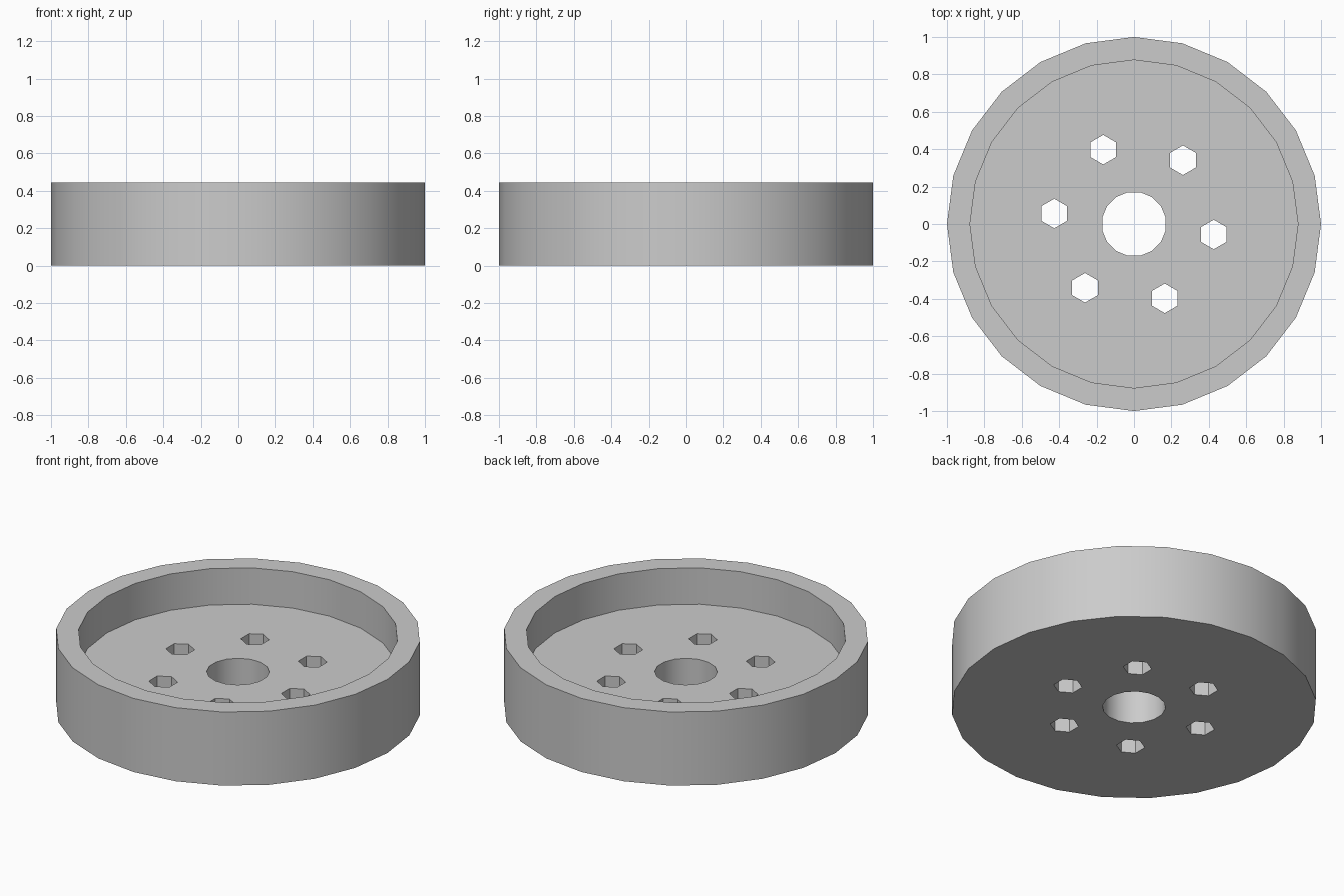
import bpy
import math

RADIUS, HEIGHT = 1.0, 0.445
INNER_RADIUS, FLOOR = 0.877, 0.225
BOLT_CIRCLE, BOLT_RADIUS = 0.43, 0.079
HUB_RADIUS = 0.173

cube = bpy.data.objects.get("Cube")
if cube:
    bpy.data.objects.remove(cube, do_unlink=True)

grey = bpy.data.materials.new("plain grey")
grey.use_nodes = True
colour = (0.6, 0.6, 0.6, 1)
grey.diffuse_color = colour
grey.node_tree.nodes["Principled BSDF"].inputs["Base Color"].default_value = colour


def prism(name, sides, radius, bottom, top, x=0, y=0, turn=0):
    """Upright prism between two heights; Blender puts the first corner on an axis."""
    bpy.ops.mesh.primitive_cylinder_add(
        vertices=sides, radius=radius, depth=top - bottom,
        location=(x, y, (bottom + top) / 2), rotation=(0, 0, turn))
    obj = bpy.context.object
    obj.name = name
    obj.data.materials.append(grey)
    return obj


# Solid disc
wheel = prism("wheel_dish", 24, RADIUS, 0, HEIGHT)

# Cutters: upper recess, centre bore and a ring of six hexagonal bolt holes
cutters = [
    prism("recess_cutter", 24, INNER_RADIUS, FLOOR, HEIGHT + 0.2),
    prism("bore_cutter", 16, HUB_RADIUS, -0.2, HEIGHT, turn=math.pi / 16),
]
for i in range(6):
    a = math.radians(-7.5 + 60 * i)
    cutters.append(prism("bolt_hole_cutter", 6, BOLT_RADIUS, -0.2, HEIGHT,
                         BOLT_CIRCLE * math.cos(a), BOLT_CIRCLE * math.sin(a)))

# Cut each shape out of the disc, then drop the cutter
bpy.ops.object.select_all(action="DESELECT")
wheel.select_set(True)
bpy.context.view_layer.objects.active = wheel
for cutter in cutters:
    cut = wheel.modifiers.new("cut", "BOOLEAN")
    cut.operation = "DIFFERENCE"
    cut.solver = "EXACT"
    cut.object = cutter
    bpy.ops.object.modifier_apply(modifier=cut.name)
    bpy.data.objects.remove(cutter, do_unlink=True)

# Smooth round walls, crisp rims and hexagons
bpy.ops.object.shade_smooth_by_angle(angle=math.radians(30))
